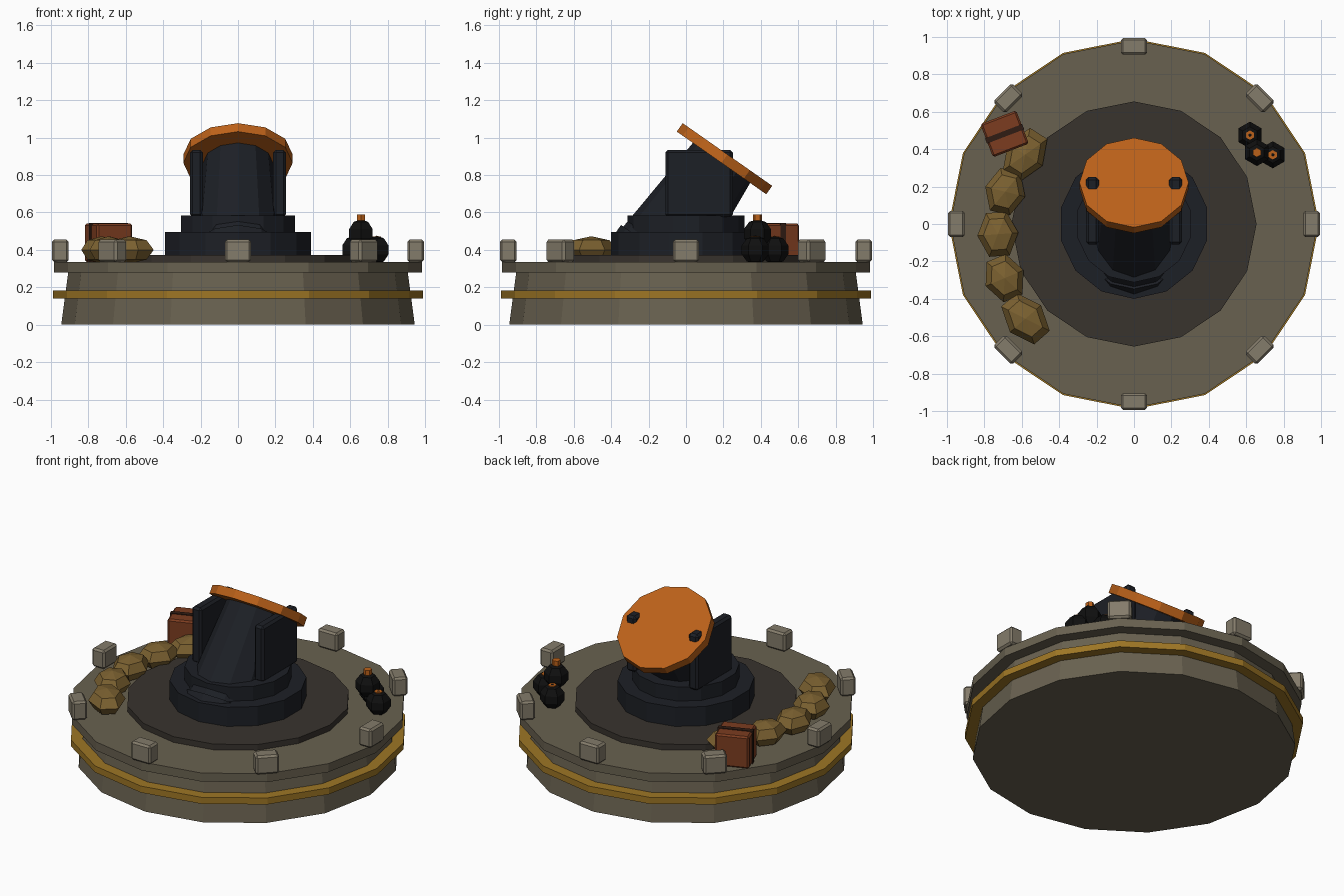
import bpy, bmesh
from math import sin, cos, pi, radians
from mathutils import Matrix, Vector

if "Cube" in bpy.data.objects:
    bpy.data.objects.remove(bpy.data.objects["Cube"])


def material(name, r, g, b):
    m = bpy.data.materials.new(name)
    m.diffuse_color = (r, g, b, 1)
    m.use_nodes = True
    m.node_tree.nodes["Principled BSDF"].inputs["Base Color"].default_value = m.diffuse_color
    return m


STONE = material("stone", 0.14, 0.12, 0.08)
BLOCK = material("light_stone", 0.23, 0.20, 0.145)
FLOOR = material("dark_floor", 0.04, 0.033, 0.027)
GOLD = material("gold", 0.34, 0.18, 0.018)
STEEL = material("dark_steel", 0.012, 0.014, 0.019)
IRON = material("black_iron", 0.005, 0.005, 0.005)
ORANGE = material("orange", 0.50, 0.12, 0.010)
CANVAS = material("canvas", 0.20, 0.12, 0.03)
WOOD = material("red_wood", 0.20, 0.045, 0.014)
STRAP = material("strap", 0.03, 0.012, 0.007)


def finish(name, bm, mat, matrix=Matrix()):
    bmesh.ops.recalc_face_normals(bm, faces=bm.faces)
    mesh = bpy.data.meshes.new(name)
    bm.to_mesh(mesh)
    bm.free()
    mesh.materials.append(mat)
    ob = bpy.data.objects.new(name, mesh)
    ob.matrix_world = matrix
    bpy.context.collection.objects.link(ob)
    return ob


def lathe(name, profile, sides, mat, matrix=Matrix(), start=pi / 2):
    """Flat-sided turned solid from (radius, z) points, bottom to top."""
    bm = bmesh.new()
    rings = []
    for r, z in profile:
        n = sides if r > 1e-6 else 1
        rings.append([bm.verts.new((r * cos(start + 2 * pi * i / sides),
                                    r * sin(start + 2 * pi * i / sides), z)) for i in range(n)])
    for a, b in zip(rings, rings[1:]):
        for i in range(sides):
            quad = [a[i % len(a)], a[(i + 1) % len(a)], b[(i + 1) % len(b)], b[i % len(b)]]
            bm.faces.new(list(dict.fromkeys(quad)))
    for ring in (rings[0], rings[-1]):
        if len(ring) > 2:
            bm.faces.new(ring)
    return finish(name, bm, mat, matrix)


def box(name, size, mat, loc, turn=0.0, bevel=0.01):
    bm = bmesh.new()
    bmesh.ops.create_cube(bm, size=1, matrix=Matrix.Diagonal((*size, 1)))
    if bevel:
        bmesh.ops.bevel(bm, geom=bm.edges[:], offset=bevel, segments=1, affect='EDGES')
    return finish(name, bm, mat, Matrix.Translation(loc) @ Matrix.Rotation(turn, 4, 'Z'))


def ball_profile(r, rings):
    return [(r * sin(pi * i / rings) if 0 < i < rings else 0, -r * cos(pi * i / rings))
            for i in range(rings + 1)]


# Round base with gold band, rim and floor plate
lathe("base", [(0.945, 0), (0.907, 0.285)], 16, STONE)
lathe("gold_band", [(0.99, 0.14), (0.99, 0.182)], 16, GOLD)
lathe("rim", [(0.983, 0.28), (0.983, 0.335)], 16, STONE)
lathe("floor_plate", [(0.655, 0.33), (0.655, 0.372)], 16, FLOOR)

# Rim blocks
for i in range(8):
    a = i * pi / 4
    box(f"rim_block_{i + 1}", (0.09, 0.14, 0.12), BLOCK,
        (0.95 * cos(a), 0.95 * sin(a), 0.395), a, 0.012)

# Two-step pedestal
lathe("pedestal_lower", [(0.4, 0.37), (0.4, 0.495)], 14, STEEL)
lathe("pedestal_upper", [(0.312, 0.49), (0.312, 0.585)], 14, STEEL)

# Tilted mortar barrel, breech band and muzzle cap share one axis
tilt = Matrix.Translation((0, 0.19, 0.865)) @ Matrix.Rotation(radians(-35), 4, 'X')
lathe("barrel", [(0.238, -0.62), (0.186, 0.01)], 12, STEEL, tilt)
lathe("breech_band", [(0.25, -0.655), (0.25, -0.58)], 12, STEEL, tilt)
lathe("muzzle_cap", [(0.292, 0), (0.292, 0.055)], 12, ORANGE, tilt)

# Cheek plates, their back corners pass through the cap
for side, x in (("left", -0.222), ("right", 0.222)):
    box(f"cheek_plate_{side}", (0.068, 0.36, 0.36), STEEL, (x, 0.07, 0.755), 0, 0.014)

# Arc of sandbags
for i in range(5):
    a = radians(147.5 + 18.4 * i)
    r = 0.69 + 0.02 * i
    long = 0.155 if i in (0, 4) else 0.135
    m = (Matrix.Translation((r * cos(a), r * sin(a), 0.4)) @ Matrix.Rotation(a, 4, 'Z')
         @ Matrix.Diagonal((0.11, long, 0.073, 1)))
    lathe(f"sandbag_{i + 1}", ball_profile(1, 4), 6, CANVAS, m, 0)

# Strapped crate
turn = radians(21)
box("crate", (0.205, 0.19, 0.205), WOOD, (-0.692, 0.482, 0.438), turn)
box("crate_strap", (0.213, 0.03, 0.213), STRAP, (-0.692, 0.482, 0.438), turn, 0)

# Pile of round shells with fuses
for i, (x, y, z) in enumerate([(0.62, 0.475, 0.4), (0.742, 0.37, 0.4), (0.657, 0.382, 0.488)]):
    m = Matrix.Translation((x, y, z))
    lathe(f"shell_{i + 1}", ball_profile(0.076, 5), 6, IRON, m)
    lathe(f"fuse_{i + 1}", [(0.025, 0.05), (0.025, 0.1 if i == 2 else 0.073)], 6, ORANGE, m)
